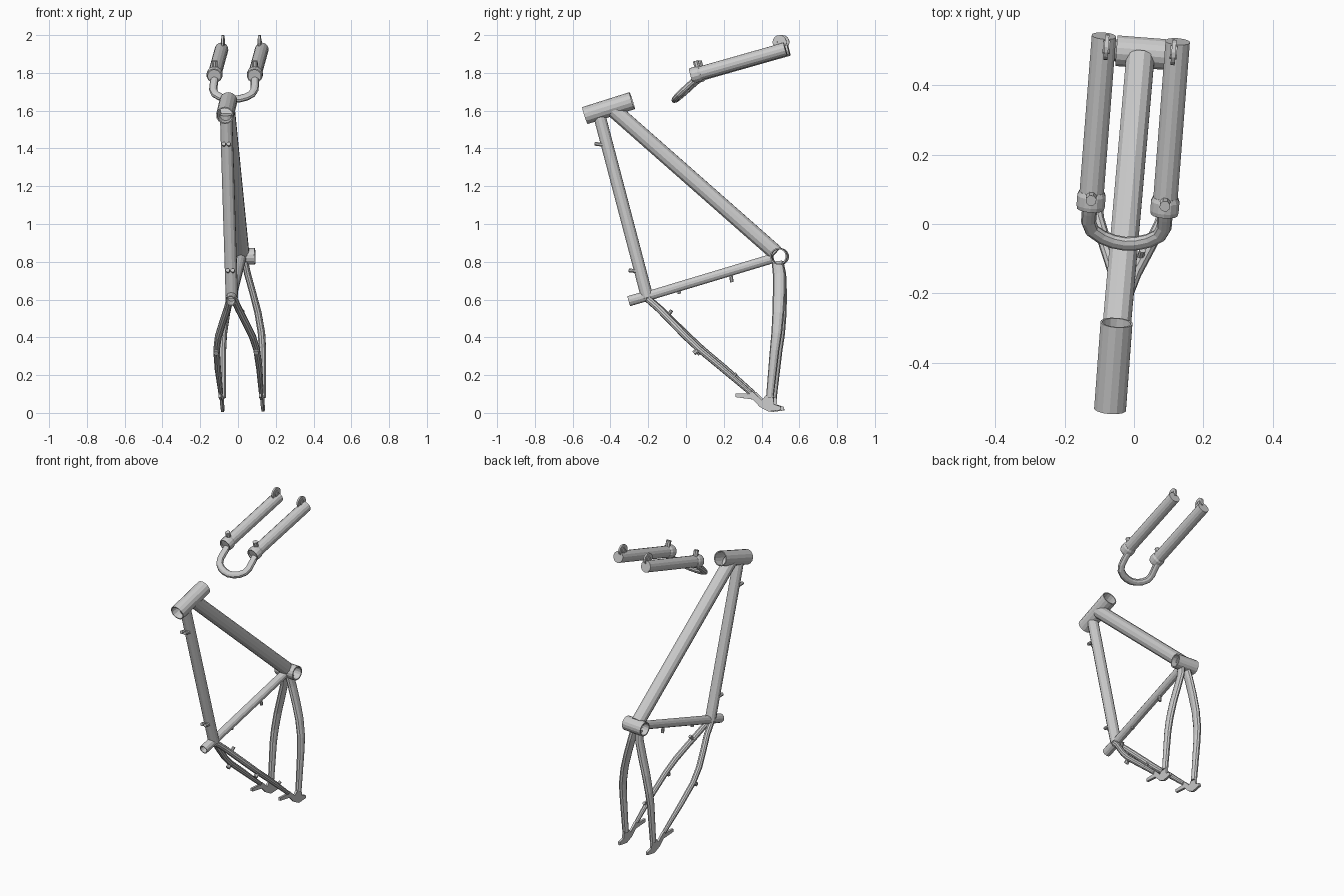
import bpy, bmesh, math
from mathutils import Vector, Matrix

if "Cube" in bpy.data.objects:
    bpy.data.objects.remove(bpy.data.objects["Cube"])

# Parts are laid out as (sideways, y, z) in the bike's own plane, then yawed slightly
FRAME = Matrix(((1, .078, -.011, -.010), (-.078, 1, 0, 0), (.011, 0, 1, 0), (0, 0, 0, 1)))
FORK = Matrix(((1, .078, 0, -.022), (-.078, 1, 0, 0), (0, 0, 1, 0), (0, 0, 0, 1)))


def finish(name, bm, mat):
    bmesh.ops.recalc_face_normals(bm, faces=bm.faces)
    me = bpy.data.meshes.new(name)
    bm.to_mesh(me)
    bm.free()
    me.transform(mat)
    ob = bpy.data.objects.new(name, me)
    bpy.context.collection.objects.link(ob)
    return ob


def sweep(name, pts, radii, mat=FRAME, sides=12, wall=0, ref=(1, 0, 0)):
    """Tube along pts; radii are numbers or (along ref, across) pairs; wall > 0 makes it hollow."""
    pts = [Vector(p) for p in pts]
    if not isinstance(radii, list):
        radii = [radii] * len(pts)
    bm = bmesh.new()

    def rings(inset):
        out = []
        for i, p in enumerate(pts):
            t = (pts[min(i + 1, len(pts) - 1)] - pts[max(i - 1, 0)]).normalized()
            u = Vector(ref)
            u = (u - t * u.dot(t)).normalized()
            v = t.cross(u)
            a, b = radii[i] if isinstance(radii[i], tuple) else (radii[i],) * 2
            angs = [2 * math.pi * (k + .5) / sides for k in range(sides)]
            out.append([bm.verts.new(p + u * (a - inset) * math.cos(g) + v * (b - inset) * math.sin(g))
                        for g in angs])
        return out

    def bridge(r0, r1):
        for k in range(sides):
            n = (k + 1) % sides
            bm.faces.new((r0[k], r0[n], r1[n], r1[k]))

    outer = rings(0)
    for r0, r1 in zip(outer, outer[1:]):
        bridge(r0, r1)
    if wall:
        inner = rings(wall)
        for r0, r1 in zip(inner, inner[1:]):
            bridge(r1, r0)
        bridge(inner[0], outer[0])
        bridge(outer[-1], inner[-1])
    else:
        bm.faces.new(outer[0])
        bm.faces.new(outer[-1])
    return finish(name, bm, mat)


def plate(name, outline, s, thick, mat):
    bm = bmesh.new()
    f = bm.faces.new([bm.verts.new((s - thick / 2, y, z)) for y, z in outline])
    ext = bmesh.ops.extrude_face_region(bm, geom=[f])
    bmesh.ops.translate(bm, vec=(thick, 0, 0),
                        verts=[e for e in ext['geom'] if isinstance(e, bmesh.types.BMVert)])
    return finish(name, bm, mat)


UP = (0, 0, 1)

# Main triangle
sweep("head_tube", [(0, -.535, 1.574), (0, -.285, 1.653)], .047, wall=.006, sides=14)
sweep("top_tube", [(0, -.46, 1.58), (0, -.205, .61)], .033)
sweep("down_tube", [(0, -.385, 1.605), (0, .475, .848)], .042)
sweep("seat_tube", [(0, -.225, .612), (0, .46, .818)], .026)
sweep("seat_collar", [(0, -.302, .592), (0, -.21, .618)], .028, wall=.005)
sweep("bottom_bracket_shell", [(-.07, .495, .828), (.07, .495, .828)], .045, wall=.007, ref=UP, sides=16)

# Rear stays and dropouts
seat_stay = [(.012, -.2, .602), (.03, -.14, .55), (.062, -.065, .475), (.09, .005, .405),
             (.106, .08, .335), (.11, .2, .235), (.107, .35, .105)]
chain_stay = [(.018, .485, .80), (.03, .495, .735), (.058, .497, .63), (.083, .495, .53),
              (.101, .488, .42), (.106, .477, .33), (.106, .452, .08)]
chain_r = [(.018, .030), (.018, .033), (.018, .033), (.019, .031), (.02, .028), (.02, .025), (.018, .02)]
dropout = [(.32, .128), (.365, .11), (.41, .066), (.43, .09), (.472, .09), (.474, .045), (.51, .033),
           (.512, .014), (.445, .006), (.40, .03), (.362, .07), (.272, .082), (.272, .102), (.335, .1)]
for side, m in (("right", 1), ("left", -1)):
    sweep(f"seat_stay_{side}", [(m * s, y, z) for s, y, z in seat_stay],
          [.019, .019, .019, .019, .018, .017, .013], sides=10)
    sweep(f"chain_stay_{side}", [(m * s, y, z) for s, y, z in chain_stay], chain_r, sides=10)
    plate(f"rear_dropout_{side}", dropout, m * .107, .014, FRAME)
    sweep(f"rear_brake_boss_{side}", [(m * .106, .085, .34), (m * .106, .05, .315)], .014, sides=8)
    # Paired cable stops on the top tube
    for i, (y, z) in enumerate(((-.45, 1.425), (-.27, .755))):
        sweep(f"cable_stop_{side}_{i}", [(m * .013, y + .03, z - .008), (m * .013, y - .032, z + .0)],
              .011, sides=8)

# Small studs: bottle mounts under the seat tube, guides on one seat stay
for i, (a, b) in enumerate((((0, -.042, .665), (0, -.035, .631)), ((0, .235, .745), (0, .243, .692)),
                            ((.04, -.1, .51), (.046, -.072, .541)), ((.11, .25, .19), (.11, .277, .205)))):
    sweep(f"mount_stud_{i}", [a, b], .010, sides=8)

# Fork lower: legs, collars, bosses, axle tabs
B, T = Vector((0, .035, 1.784)), Vector((0, .535, 1.926))
d = (T - B).normalized()
n = Vector((0, -d.z, d.y))
tab = [(.455, 1.915), (.52, 1.935)]
tab += [(.503 + .037 * math.cos(math.radians(g)), 1.963 + .037 * math.sin(math.radians(g)))
        for g in range(-30, 211, 24)]
for side, m in (("right", 1), ("left", -1)):
    o = Vector((m * .1065, 0, 0))
    sweep(f"fork_leg_{side}", [o + B + d * .012, o + T], .036, FORK, sides=14)
    sweep(f"fork_collar_{side}", [o + B, o + B + d * .012, o + B + d * .04, o + B + d * .052],
          [.039, .042, .042, .037], FORK, sides=14, wall=.006)
    p = o + B + d * .045
    sweep(f"fork_brake_boss_{side}", [p + n * .02, p + n * .07], .016, FORK, sides=8)
    plate(f"axle_tab_{side}", tab, m * .097, .012, FORK)
    # Little raised ring on each tab
    sweep(f"axle_ring_{side}", [(m * .097 - .01, .503, 1.963), (m * .097 + .01, .503, 1.963)],
          .02, FORK, wall=.008, ref=UP)

# U-shaped arch joining the legs
half = [(.107, .06, 1.765), (.109, .025, 1.735), (.109, -.002, 1.71), (.097, -.026, 1.688),
        (.068, -.043, 1.672), (.035, -.053, 1.663)]
arch = half + [(0, -.057, 1.66)] + [(-s, y, z) for s, y, z in reversed(half)]
sweep("fork_arch", arch, (.017, .022), FORK, sides=10, ref=(0, -.65, .76))
